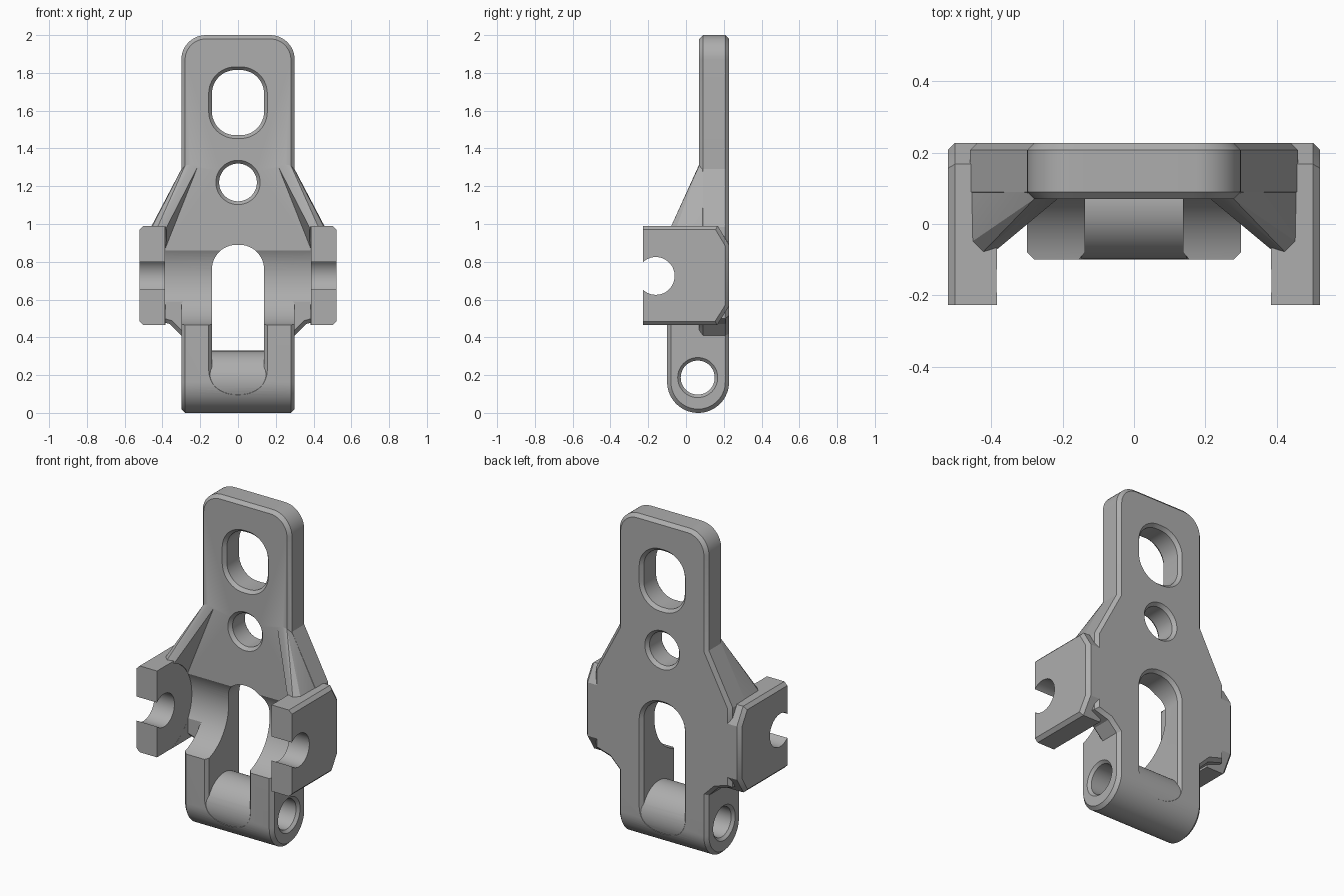
import bpy
import bmesh
from math import cos, sin, pi, radians
from mathutils import Vector

if "Cube" in bpy.data.objects:
    bpy.data.objects.remove(bpy.data.objects["Cube"], do_unlink=True)

grey = bpy.data.materials.new("light_grey")
grey.use_nodes = True
COLOR = (0.42, 0.42, 0.42, 1)
grey.diffuse_color = COLOR
grey.node_tree.nodes["Principled BSDF"].inputs["Base Color"].default_value = COLOR


def make(name, bm):
    bmesh.ops.recalc_face_normals(bm, faces=bm.faces[:])
    mesh = bpy.data.meshes.new(name)
    bm.to_mesh(mesh)
    bm.free()
    mesh.materials.append(grey)
    obj = bpy.data.objects.new(name, mesh)
    bpy.context.collection.objects.link(obj)
    return obj


def arc(cx, cy, r, a0, a1, n=12):
    return [(cx + r * cos(radians(a0 + (a1 - a0) * i / n)),
             cy + r * sin(radians(a0 + (a1 - a0) * i / n))) for i in range(n + 1)]


def round_rect(w, z0, z1, r):
    return (arc(w - r, z1 - r, r, 0, 90) + arc(r - w, z1 - r, r, 90, 180)
            + arc(r - w, z0 + r, r, 180, 270) + arc(w - r, z0 + r, r, 270, 360))


def circle(cx, cy, r, n=48):
    return arc(cx, cy, r, 0, 360, n)[:-1]


def offset(poly, d):
    """Grow a counter-clockwise outline by d with mitred corners."""
    pts = [Vector(p) for p in poly]
    out = []
    for i, p in enumerate(pts):
        a = (p - pts[i - 1]).normalized()
        b = (pts[(i + 1) % len(pts)] - p).normalized()
        na, nb = Vector((a.y, -a.x)), Vector((b.y, -b.x))
        out.append(p + (na + nb) * d / (1 + na.dot(nb)))
    return out


def loft(name, poly, axis, levels):
    """Sweep an outline along x or y through (position, growth) levels."""
    clean = [p for i, p in enumerate(poly)
             if (Vector(p) - Vector(poly[i - 1])).length > 1e-5]
    bm = bmesh.new()
    rings = []
    for t, grow in levels:
        ring = offset(clean, grow)
        rings.append([bm.verts.new((t, u, v) if axis == "x" else (u, t, v)) for u, v in ring])
    n = len(clean)
    for r0, r1 in zip(rings, rings[1:]):
        for i in range(n):
            bm.faces.new((r0[i], r0[(i + 1) % n], r1[(i + 1) % n], r1[i]))
    bm.faces.new(rings[0])
    bm.faces.new(rings[-1])
    return make(name, bm)


def hull(name, points):
    bm = bmesh.new()
    for p in points:
        bm.verts.new(p)
    bmesh.ops.convex_hull(bm, input=bm.verts[:])
    return make(name, bm)


def combine(base, tool, op):
    mod = base.modifiers.new(op, "BOOLEAN")
    mod.object, mod.operation, mod.solver = tool, op, "EXACT"
    bpy.context.view_layer.update()
    graph = bpy.context.evaluated_depsgraph_get()
    mesh = bpy.data.meshes.new_from_object(base.evaluated_get(graph))
    base.modifiers.clear()
    base.data = mesh
    bpy.data.objects.remove(tool, do_unlink=True)


C = 0.02            # chamfer width
FRONT, BACK = 0.07, 0.228

# Back plate: rounded head flaring out to the side cheeks
half = [(0.30, 0.25), (0.30, 0.41), (0.36, 0.47), (0.46, 0.50), (0.46, 0.985), (0.30, 1.29)]
outline = (half + arc(0.17, 1.87, 0.13, 0, 90) + arc(-0.17, 1.87, 0.13, 90, 180)
           + [(-x, z) for x, z in reversed(half)])
body = loft("hinge_bracket", outline, "y",
            [(FRONT, -C), (FRONT + C, 0), (BACK - C, 0), (BACK, -C)])

# Lower hinge arms
arm = [(-0.10, 0.60), *arc(0.064, 0.164, 0.164, 180, 360, 32), (BACK, 0.60)]
combine(body, loft("arms", arm, "x", [(-0.3, -C), (C - 0.3, 0), (0.3 - C, 0), (0.3, -C)]), "UNION")

# Side cheeks and sloped ribs
cheek = [(-0.30, 0.465), (0.165, 0.465), (BACK, 0.565), (BACK, 0.89), (0.168, 0.99), (-0.30, 0.99)]
rib = [(0.215, FRONT, 1.30), (0.25, FRONT, 1.315), (0.28, FRONT, 1.31), (0.30, 0.10, 1.29),
       (0.30, 0.19, 1.29), (0.46, 0.19, 0.985), (0.455, -0.05, 0.985), (0.425, -0.08, 0.985),
       (0.395, -0.08, 0.95), (0.385, FRONT, 0.87), (0.45, FRONT, 0.87), (0.24, 0.12, 1.28)]
for s in (-1, 1):
    combine(body, loft("cheek", cheek, "x",
                       [(s * 0.385, 0), (s * (0.522 - C), 0), (s * 0.522, -C)]), "UNION")
    combine(body, hull("rib", [(s * x, y, z) for x, y, z in rib]), "UNION")

# Flat cheek fronts, round bearing seat and cross pin notches
trim = [(-0.6, 0.3), (-0.228, 0.3), (-0.228, 1.2), (-0.6, 1.2)]
combine(body, loft("front_trim", trim, "x", [(-1, 0), (1, 0)]), "DIFFERENCE")
combine(body, loft("seat_cut", circle(-0.16, 0.725, 0.267, 96), "x",
                   [(-0.3855, 0), (0.3855, 0)]), "DIFFERENCE")
combine(body, loft("pin_notch", circle(-0.16, 0.725, 0.1), "x", [(-1, 0), (1, 0)]), "DIFFERENCE")


# Chamfered openings through the plate
def opening(name, poly, front):
    e = 0.01
    combine(body, loft(name, poly, "y", [(front - e, C + e - 0.004), (front + C, 0),
                                         (BACK - C, 0), (BACK + e, C + e - 0.004)]), "DIFFERENCE")


opening("long_slot", round_rect(0.138, 1.47, 1.815, 0.125), FRONT)
opening("round_hole", circle(0, 1.22, 0.1), FRONT)
opening("center_slot", round_rect(0.138, 0.10, 0.89, 0.13), -0.10)

# Barrel between the arms, with a chamfered bore
combine(body, loft("barrel", circle(0.064, 0.166, 0.163, 64), "x", [(-0.2, 0), (0.2, 0)]), "UNION")
combine(body, loft("bore", circle(0.062, 0.187, 0.09), "x",
                   [(-0.31, 0.026), (-0.284, 0), (0.284, 0), (0.31, 0.026)]), "DIFFERENCE")

bpy.ops.object.select_all(action="DESELECT")
body.select_set(True)
bpy.context.view_layer.objects.active = body
bpy.ops.object.shade_smooth_by_angle(angle=radians(25))
